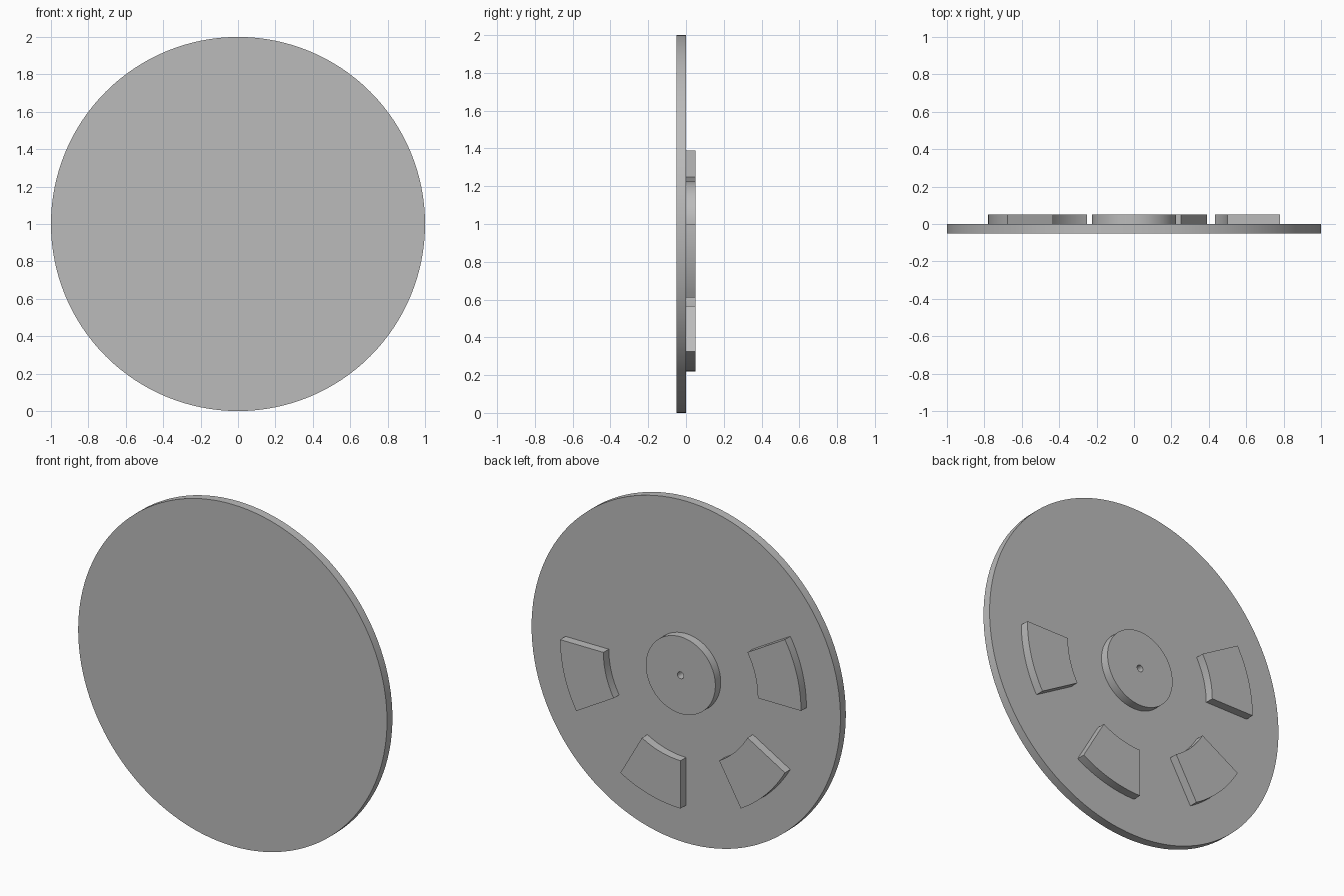
import bpy, bmesh
from math import sin, cos, radians

cube = bpy.data.objects.get("Cube")
if cube:
    bpy.data.objects.remove(cube)

grey = bpy.data.materials.new("plain grey")
grey.use_nodes = True
COLOUR = (0.5, 0.5, 0.5, 1)
grey.diffuse_color = COLOUR
grey.node_tree.nodes["Principled BSDF"].inputs["Base Color"].default_value = COLOUR

CENTRE = 1.0      # height of the disc axis
THICK = 0.05


def ring_sector(name, inner, outer, start, sweep, y0, y1, steps):
    """Extrude a disc, ring or ring sector along y, angles in degrees from +x."""
    bm = bmesh.new()
    closed = sweep == 360
    count = steps if closed else steps + 1

    def arc(radius, y):
        angles = [radians(start + sweep * i / steps) for i in range(count)]
        return [bm.verts.new((radius * cos(a), y, CENTRE + radius * sin(a))) for a in angles]

    of, ob = arc(outer, y0), arc(outer, y1)
    if inner:
        nf, nb = arc(inner, y0), arc(inner, y1)
        for i in range(steps):
            j = (i + 1) % count
            for p, q in ((of, ob), (ob, nb), (nb, nf), (nf, of)):
                bm.faces.new((p[i], p[j], q[j], q[i]))
        if not closed:
            for k in (0, -1):
                bm.faces.new((of[k], ob[k], nb[k], nf[k]))
    else:
        for i in range(steps):
            j = (i + 1) % count
            bm.faces.new((of[i], of[j], ob[j], ob[i]))
        bm.faces.new(of)
        bm.faces.new(ob)
    bmesh.ops.recalc_face_normals(bm, faces=bm.faces)
    mesh = bpy.data.meshes.new(name)
    bm.to_mesh(mesh)
    bm.free()
    mesh.materials.append(grey)
    obj = bpy.data.objects.new(name, mesh)
    bpy.context.collection.objects.link(obj)
    bpy.ops.object.select_all(action="DESELECT")
    obj.select_set(True)
    bpy.context.view_layer.objects.active = obj
    bpy.ops.object.shade_smooth_by_angle(angle=radians(30))
    return obj


# Main plate
ring_sector("plate", 0, 1.0, 0, 360, -THICK, 0, 128)

# Raised hub with a small blind centre hole
ring_sector("hub", 0.02, 0.225, 0, 360, 0, THICK, 96)

# Four raised pads around the lower part of the back
for number, start in enumerate((-210, -150, -90, -30), 1):
    ring_sector(f"pad_{number}", 0.5, 0.78, start, 30, 0, THICK, 12)
